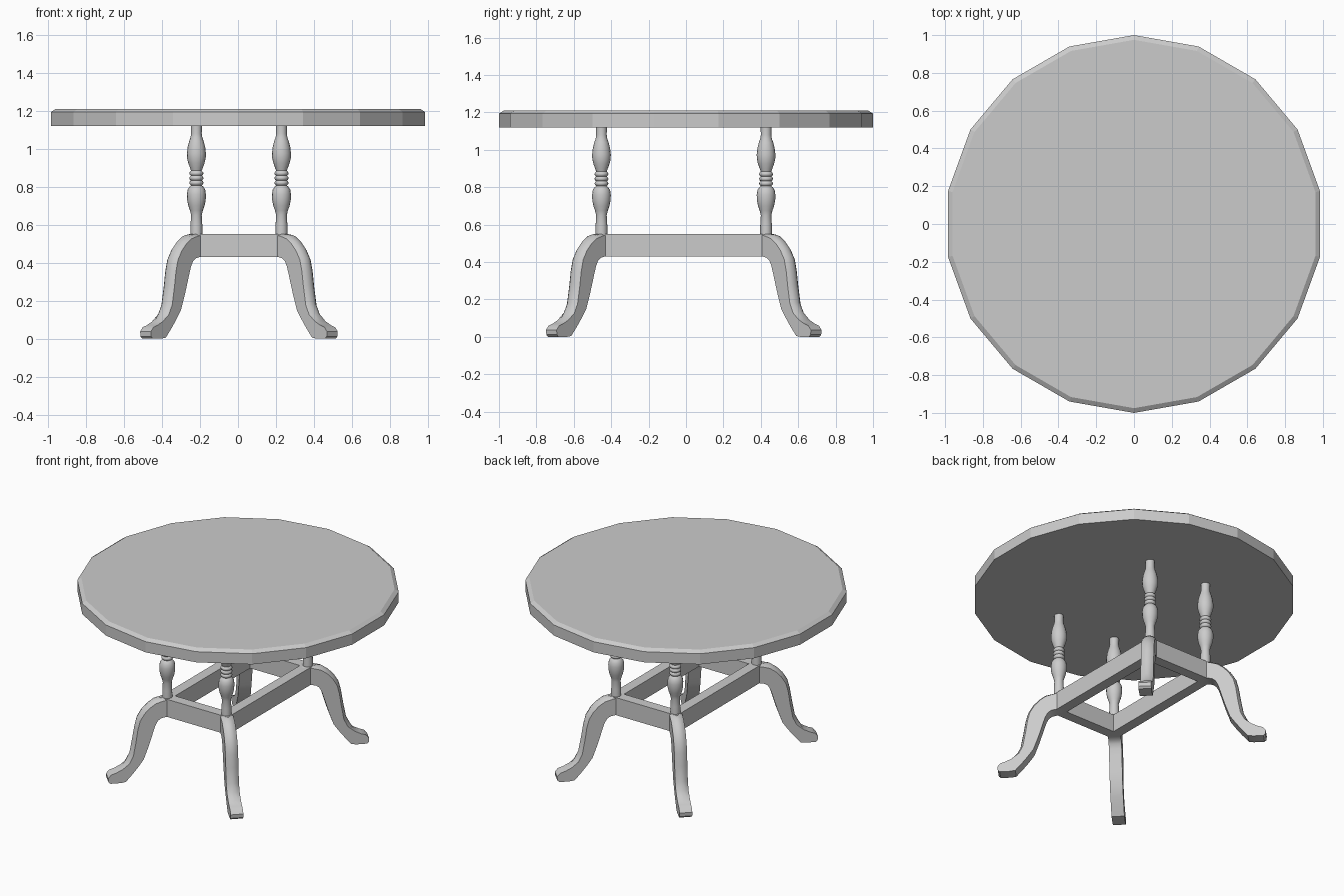
import bpy, bmesh, math

if "Cube" in bpy.data.objects:
    bpy.data.objects.remove(bpy.data.objects["Cube"])

CX, CY = 0.005, -0.012      # centre of the base
SX, SY = 0.224, 0.44        # half spacing of the spindles


def new_object(name, bm, smooth=None):
    bmesh.ops.recalc_face_normals(bm, faces=bm.faces)
    me = bpy.data.meshes.new(name)
    bm.to_mesh(me)
    bm.free()
    ob = bpy.data.objects.new(name, me)
    bpy.context.collection.objects.link(ob)
    if smooth:
        bpy.ops.object.select_all(action='DESELECT')
        ob.select_set(True)
        bpy.context.view_layer.objects.active = ob
        bpy.ops.object.shade_smooth_by_angle(angle=math.radians(smooth))
    return ob


def loft(name, rings, smooth=None):
    """Skin closed rings of points and cap both ends."""
    bm = bmesh.new()
    vs = [[bm.verts.new(p) for p in ring] for ring in rings]
    n = len(vs[0])
    for a, b in zip(vs, vs[1:]):
        for i in range(n):
            j = (i + 1) % n
            bm.faces.new((a[i], a[j], b[j], b[i]))
    bm.faces.new(vs[0])
    bm.faces.new(vs[-1])
    return new_object(name, bm, smooth)


def lathe(name, profile, sides, start=0.0, smooth=None):
    angles = [start + 2 * math.pi * i / sides for i in range(sides)]
    return loft(name, [[(r * math.cos(a), r * math.sin(a), z) for a in angles]
                       for r, z in profile], smooth)


# 18-sided top with a chamfered upper edge
lathe("table_top", [(1.0, 1.12), (1.0, 1.193), (0.975, 1.21)], 18, math.pi / 2)

# Rectangular rail frame
bm = bmesh.new()
loops = []
for off in (0.035, -0.035):
    for z in (0.43, 0.55):
        loops.append([bm.verts.new((CX + sx * (SX + off), CY + sy * (SY + off), z))
                      for sx, sy in ((-1, -1), (1, -1), (1, 1), (-1, 1))])
outer_low, outer_high, inner_low, inner_high = loops
cycle = [outer_low, outer_high, inner_high, inner_low]
for k in range(4):
    a, b = cycle[k], cycle[(k + 1) % 4]
    for i in range(4):
        j = (i + 1) % 4
        bm.faces.new((a[i], a[j], b[j], b[i]))
new_object("rail_frame", bm)

# Turned spindle profile: radius, height
spindle = [(.032, .54), (.031, .60), (.028, .65), (.034, .675), (.043, .70), (.049, .73),
           (.05, .76), (.046, .785), (.036, .80), (.028, .807),
           (.035, .813), (.037, .82), (.035, .827), (.029, .833),
           (.035, .838), (.037, .845), (.035, .852), (.029, .858),
           (.035, .863), (.037, .87), (.035, .877), (.028, .884),
           (.034, .90), (.043, .925), (.049, .95), (.05, .975), (.046, 1.01),
           (.038, 1.04), (.031, 1.06), (.028, 1.08), (.029, 1.125)]

# Curved leg: outer and inner edges (reach, height) at each station
leg = [(-.04, .55, -.04, .43), (.03, .55, .013, .43), (.08, .535, .045, .423),
       (.12, .507, .065, .408), (.155, .47, .08, .38), (.185, .42, .093, .34),
       (.20, .36, .108, .29), (.212, .28, .125, .235), (.23, .18, .155, .15),
       (.255, .13, .19, .10), (.29, .09, .225, .055), (.33, .07, .268, .005),
       (.36, .06, .30, 0), (.379, .037, .34, 0), (.377, .012, .365, 0)]
HALF_W = 0.04


def leg_ring(i, station):
    ro, zo, ri, zi = station
    length = math.hypot(ro - ri, zo - zi)
    drop = 0.02 if 0 < i < 10 else 0.0      # crowned outer surface, flat foot
    ring = []
    for t in (-1, -.6, 0, .6, 1):
        f = (drop * t * t - drop * 0.5) / length
        ring.append((ro + (ri - ro) * f, t * HALF_W, min(.55, zo + (zi - zo) * f)))
    return ring + [(ri, HALF_W, zi), (ri, -HALF_W, zi)]


leg_rings = [leg_ring(i, s) for i, s in enumerate(leg)]

# One spindle and one diagonal leg at each corner
for sx, sx_name in ((-1, "left"), (1, "right")):
    for sy, sy_name in ((-1, "front"), (1, "back")):
        corner = (CX + sx * SX, CY + sy * SY, 0)
        ob = lathe(f"{sy_name}_{sx_name}_spindle", spindle, 16, smooth=40)
        ob.location = corner
        ob = loft(f"{sy_name}_{sx_name}_leg", leg_rings, smooth=35)
        ob.location = corner
        ob.rotation_euler.z = math.atan2(sy, sx)
